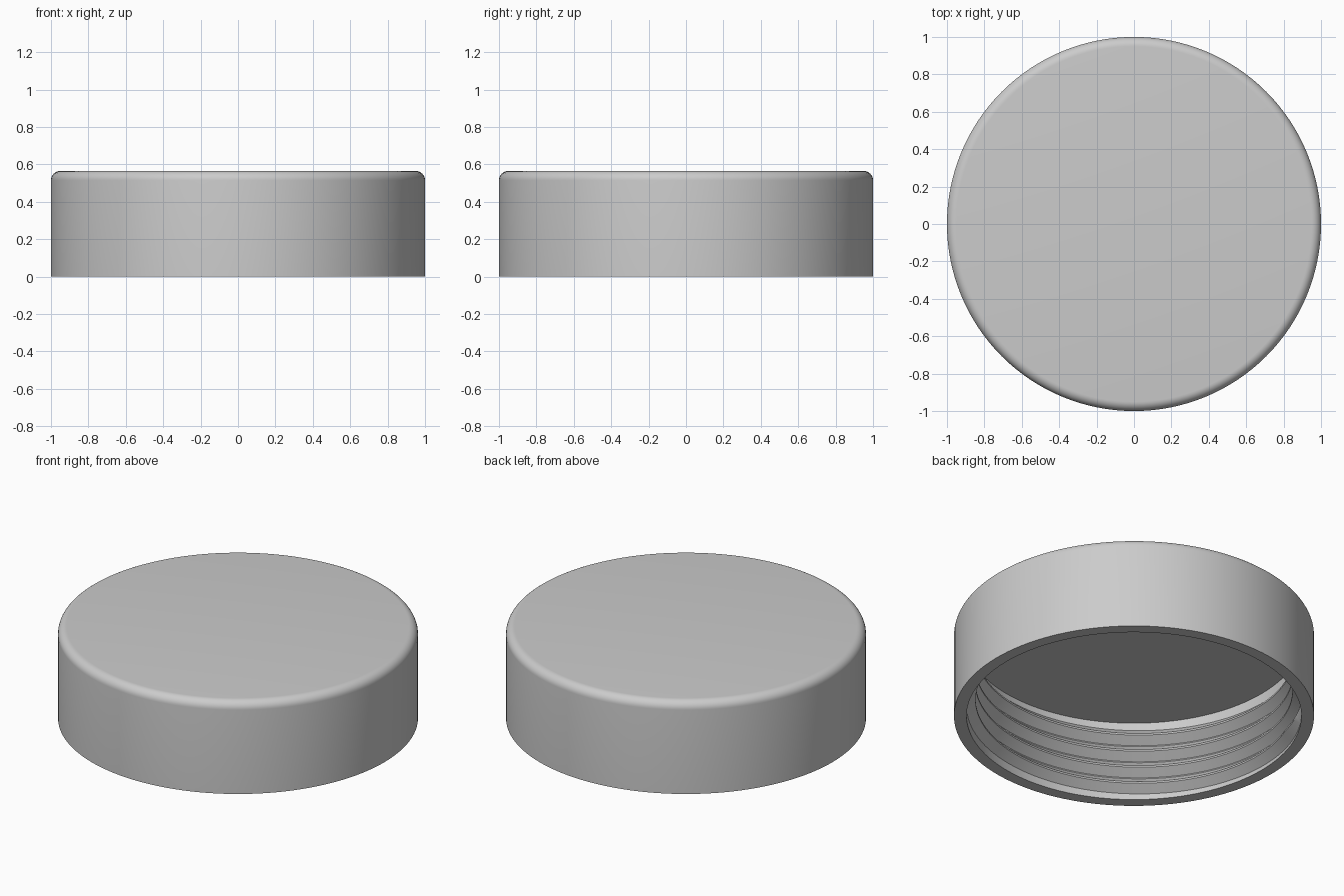
import bpy, bmesh, math
from mathutils import Vector, Matrix

cube = bpy.data.objects.get("Cube")
if cube:
    bpy.data.objects.remove(cube, do_unlink=True)

HEIGHT, OUTER, INNER, CEILING = 0.565, 1.0, 0.93, 0.49
FILLET = 0.05
SEGMENTS = 128

grey = bpy.data.materials.new("light grey")
grey.use_nodes = True
grey.diffuse_color = (0.6, 0.6, 0.6, 1)
grey.node_tree.nodes["Principled BSDF"].inputs["Base Color"].default_value = (0.6, 0.6, 0.6, 1)


def finish(bm, name):
    """Turn a bmesh into a smooth-shaded grey object."""
    bmesh.ops.recalc_face_normals(bm, faces=bm.faces[:])
    mesh = bpy.data.meshes.new(name)
    bm.to_mesh(mesh)
    bm.free()
    mesh.materials.append(grey)
    obj = bpy.data.objects.new(name, mesh)
    bpy.context.collection.objects.link(obj)
    bpy.ops.object.select_all(action='DESELECT')
    obj.select_set(True)
    bpy.context.view_layer.objects.active = obj
    bpy.ops.object.shade_smooth_by_angle(angle=math.radians(30))
    return obj


# Lid shell: one lathed profile with a rounded top edge
profile = [(0, HEIGHT)]
for i in range(9):
    a = math.pi / 2 * (1 - i / 8)
    profile.append((OUTER - FILLET + FILLET * math.cos(a),
                    HEIGHT - FILLET + FILLET * math.sin(a)))
profile += [(OUTER, 0), (INNER, 0), (INNER, CEILING), (0, CEILING)]

bm = bmesh.new()
verts = [bm.verts.new((r, 0, z)) for r, z in profile]
edges = [bm.edges.new(pair) for pair in zip(verts, verts[1:])]
bmesh.ops.spin(bm, geom=verts + edges, cent=(0, 0, 0), axis=(0, 0, 1),
               angle=math.tau, steps=SEGMENTS, use_merge=True)
bmesh.ops.remove_doubles(bm, verts=bm.verts[:], dist=0.0001)
finish(bm, "lid_shell")

# Inner screw thread: a ridge section swept along a rising right-hand helix
PITCH, DEPTH, START_Z = 0.103, 0.05, 0.007
START = math.radians(-225)
TURNS = 3.68
section = [(0, 0), (1, 0.042), (1, 0.052), (0, 0.102)]  # (depth share, height)

bm = bmesh.new()
steps = int(TURNS * SEGMENTS)
fade = SEGMENTS // 16
previous = None
for i in range(steps + 1):
    turn = i / SEGMENTS
    rotation = Matrix.Rotation(START + turn * math.tau, 3, 'Z')
    size = max(0.05, min(1, i / fade, (steps - i) / fade))
    ring = []
    for depth, height in section:
        r = INNER + 0.003 - (DEPTH + 0.003) * depth * size
        z = START_Z + PITCH * turn + height
        ring.append(bm.verts.new(rotation @ Vector((r, 0, z))))
    if previous:
        for k in range(len(ring)):
            n = (k + 1) % len(ring)
            bm.faces.new((previous[k], previous[n], ring[n], ring[k]))
    else:
        bm.faces.new(ring)
    previous = ring
bm.faces.new(previous)
finish(bm, "inner_thread")
